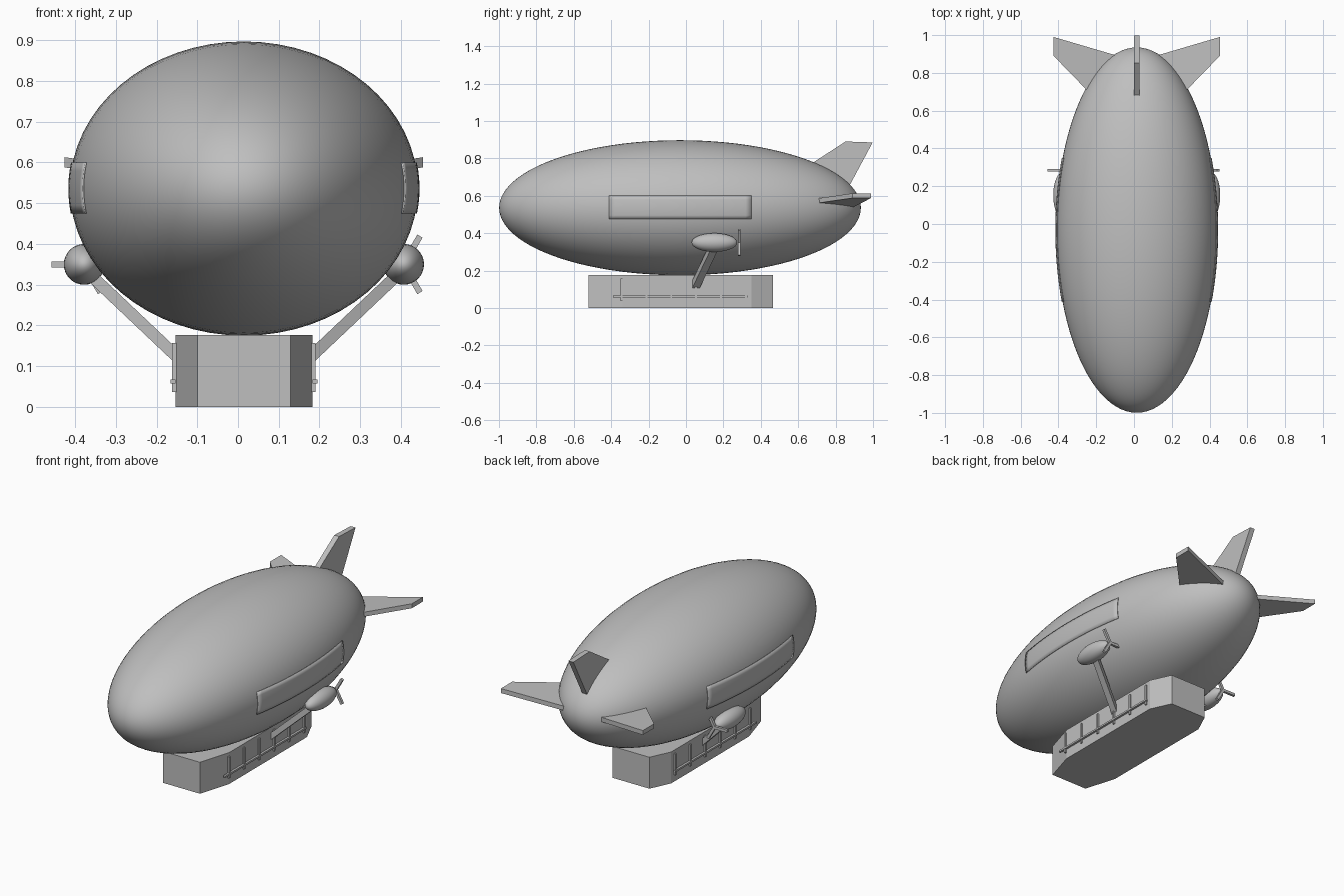
import bpy, bmesh, math
from mathutils import Vector, Matrix

old = bpy.data.objects.get("Cube")
if old:
    bpy.data.objects.remove(old, do_unlink=True)

GREY = (0.52, 0.52, 0.52, 1)
grey = bpy.data.materials.new("plain grey")
grey.use_nodes = True
grey.diffuse_color = GREY
grey.node_tree.nodes["Principled BSDF"].inputs["Base Color"].default_value = GREY

MID = 0.0145                                # centre plane of the airship
HULL = Vector((MID, -0.032, 0.536))         # envelope centre
RADII = Vector((0.427, 0.967, 0.361))       # envelope radii


def finish(name, bm, smooth=False):
    bmesh.ops.recalc_face_normals(bm, faces=bm.faces)
    mesh = bpy.data.meshes.new(name)
    bm.to_mesh(mesh)
    bm.free()
    mesh.materials.append(grey)
    for p in mesh.polygons:
        p.use_smooth = smooth
    obj = bpy.data.objects.new(name, mesh)
    bpy.context.collection.objects.link(obj)
    return obj


def ellipsoid(name, centre, radii, segs, rings):
    bm = bmesh.new()
    bmesh.ops.create_uvsphere(bm, u_segments=segs, v_segments=rings, radius=1)
    # poles point along the length
    bmesh.ops.rotate(bm, verts=bm.verts, matrix=Matrix.Rotation(math.pi / 2, 3, 'X'))
    bmesh.ops.scale(bm, verts=bm.verts, vec=radii)
    bmesh.ops.translate(bm, verts=bm.verts, vec=centre)
    return finish(name, bm, True)


def prism(name, base, shift):
    """Extrude a polygon of 3D points along a vector."""
    bm = bmesh.new()
    face = bm.faces.new([bm.verts.new(p) for p in base])
    ext = bmesh.ops.extrude_face_region(bm, geom=[face], use_keep_orig=True)
    moved = [g for g in ext["geom"] if isinstance(g, bmesh.types.BMVert)]
    bmesh.ops.translate(bm, verts=moved, vec=shift)
    return finish(name, bm)


def box(name, centre, size, turn=0.0):
    bm = bmesh.new()
    bmesh.ops.create_cube(bm, size=1)
    bmesh.ops.scale(bm, verts=bm.verts, vec=size)
    bmesh.ops.rotate(bm, verts=bm.verts, matrix=Matrix.Rotation(turn, 3, 'Y'))
    bmesh.ops.translate(bm, verts=bm.verts, vec=centre)
    return finish(name, bm)


def side_band(name, s):
    """Thin panel that follows the flank of the envelope."""
    bm = bmesh.new()
    rows = []
    for j in range(7):
        z = 0.475 + 0.125 * j / 6
        row = []
        for i in range(25):
            y = -0.41 + 0.76 * i / 24
            v = (y - HULL.y) / RADII.y
            w = (z - HULL.z) / RADII.z
            x = RADII.x * math.sqrt(1 - v * v - w * w) + 0.002
            row.append(bm.verts.new((MID + s * x, y, z)))
        rows.append(row)
    for a, b in zip(rows, rows[1:]):
        for i in range(24):
            bm.faces.new((a[i], a[i + 1], b[i + 1], b[i]))
    obj = finish(name, bm, True)
    thick = obj.modifiers.new("thickness", 'SOLIDIFY')
    thick.thickness = 0.004
    thick.offset = 0


# Envelope
ellipsoid("envelope", HULL, RADII, 64, 48)

# Gondola with chamfered ends
half = [(0.114, -0.52), (0.168, -0.34), (0.168, 0.35), (0.114, 0.466)]
plan = half + [(-x, y) for x, y in reversed(half)]
prism("gondola", [(MID + x, y, 0) for x, y in plan], (0, 0, 0.176))

# Upright tail fin
fin = [(0.56, 0.70), (0.853, 0.89), (0.998, 0.885), (0.845, 0.60)]
prism("top_fin", [(MID - 0.015, y, z) for y, z in fin], (0.03, 0, 0))

side_fin = [(0.10, 0.54), (0.44, 0.89), (0.44, 0.99), (0.10, 0.89)]
for s, side in ((1, "left"), (-1, "right")):
    # Side tail fins, slightly raised toward the tips
    prism(side + "_fin",
          [(MID + s * x, y, 0.522 + 0.15 * x) for x, y in side_fin], (0, 0, 0.025))
    side_band(side + "_band", s)

    # Engine pod
    pod = Vector((MID + s * 0.392, 0.152, 0.35))
    ellipsoid(side + "_engine", pod, (0.05, 0.122, 0.05), 32, 20)

    # Three-bladed propeller
    for k in range(3):
        a = math.pi + k * math.tau / 3
        mid = pod + Vector((math.cos(a) * 0.04, 0.133, math.sin(a) * 0.04))
        box(f"{side}_blade_{k + 1}", mid, (0.08, 0.014, 0.015), -a)

    # Slanted strut from gondola to engine
    foot = Vector((MID + s * 0.16, 0.03, 0.117))
    top = Vector((MID + s * 0.385, 0.132, 0.33))
    section = [(0, 0, -0.018), (0, 0.04, -0.018), (0, 0.04, 0.022), (0, 0, 0.022)]
    prism(side + "_strut", [foot + Vector(p) for p in section], top - foot)

    # Handrail and its posts
    wall = MID + s * 0.171
    for k in range(6):
        box(f"{side}_post_{k + 1}", (wall, -0.345 + 0.133 * k, 0.097), (0.01, 0.01, 0.12))
    box(side + "_rail", (wall + s * 0.003, -0.03, 0.062), (0.012, 0.72, 0.01))
